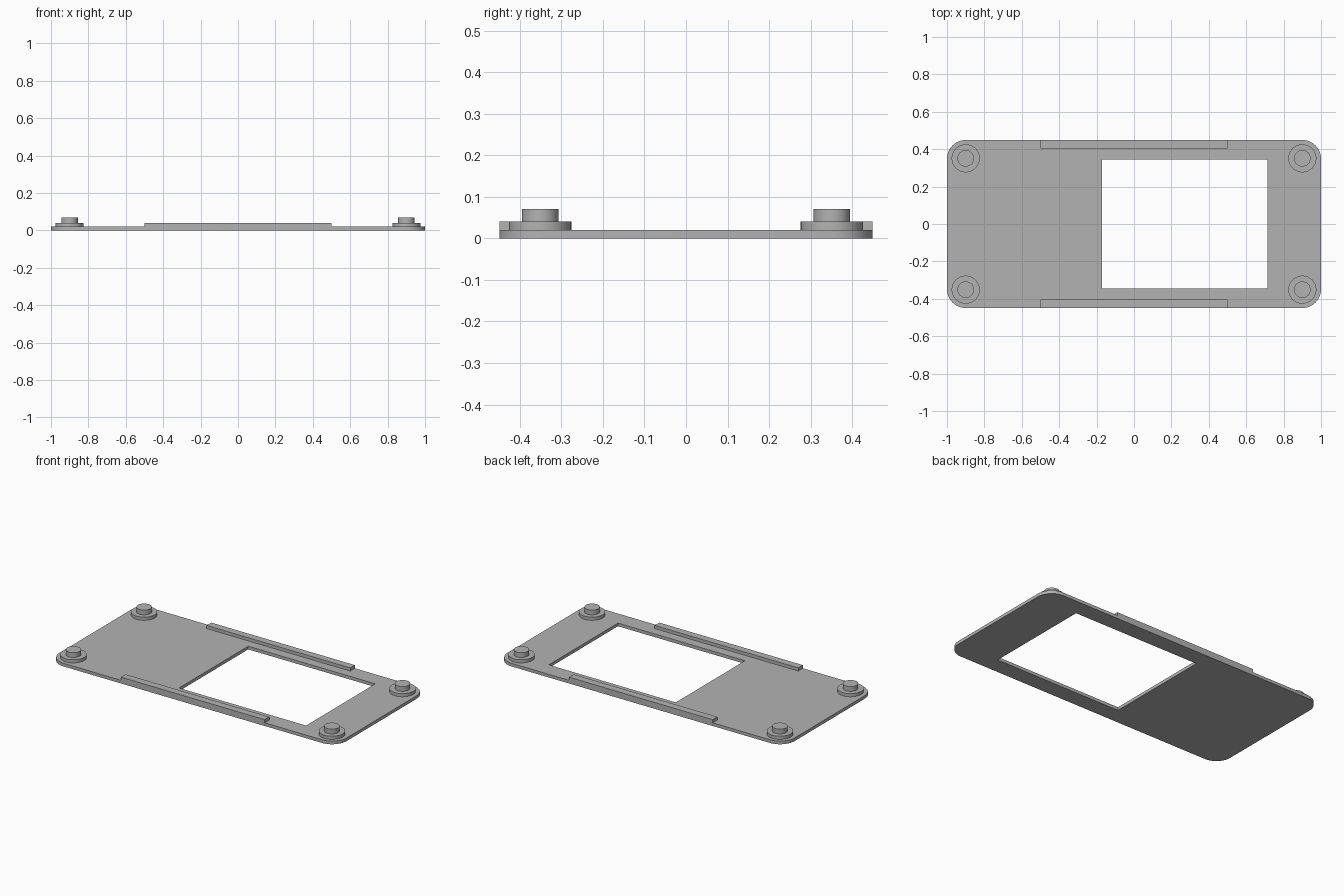
import bpy, bmesh
from math import cos, sin, pi, radians, tau
from mathutils import Vector

cube = bpy.data.objects.get("Cube")
if cube:
    bpy.data.objects.remove(cube, do_unlink=True)

HALF_X, HALF_Y, THICK, CORNER = 1.0, 0.449, 0.02, 0.1

grey = bpy.data.materials.new("plain_grey")
grey.use_nodes = True
colour = (0.45, 0.45, 0.45, 1)
grey.diffuse_color = colour
grey.node_tree.nodes["Principled BSDF"].inputs["Base Color"].default_value = colour


def finish(bm, name, location=(0, 0, 0)):
    """Turn a bmesh into a grey object with smooth curves and sharp edges."""
    bmesh.ops.recalc_face_normals(bm, faces=bm.faces)
    mesh = bpy.data.meshes.new(name)
    bm.to_mesh(mesh)
    bm.free()
    mesh.materials.append(grey)
    obj = bpy.data.objects.new(name, mesh)
    obj.location = location
    bpy.context.collection.objects.link(obj)
    bpy.ops.object.select_all(action="DESELECT")
    obj.select_set(True)
    bpy.context.view_layer.objects.active = obj
    bpy.ops.object.shade_smooth_by_angle(angle=radians(30))
    return obj


def add_loop(bm, points):
    verts = [bm.verts.new((x, y, 0)) for x, y in points]
    return [bm.edges.new((a, b)) for a, b in zip(verts, verts[1:] + verts[:1])]


def rounded_rectangle(hx, hy, r, steps=12):
    points = []
    for i, (sx, sy) in enumerate([(1, 1), (-1, 1), (-1, -1), (1, -1)]):
        for k in range(steps + 1):
            a = (i + k / steps) * pi / 2
            points.append((sx * (hx - r) + r * cos(a), sy * (hy - r) + r * sin(a)))
    return points


# Base plate with rounded corners and an off-centre window
bm = bmesh.new()
left, right, half = -0.17, 0.715, 0.344
edges = add_loop(bm, rounded_rectangle(HALF_X, HALF_Y, CORNER))
edges += add_loop(bm, [(left, -half), (left, half), (right, half), (right, -half)])
bmesh.ops.triangle_fill(bm, edges=edges, use_beauty=True, normal=(0, 0, 1))
result = bmesh.ops.extrude_face_region(bm, geom=bm.faces[:], use_keep_orig=True)
top = [g for g in result["geom"] if isinstance(g, bmesh.types.BMVert)]
bmesh.ops.translate(bm, verts=top, vec=(0, 0, THICK))
finish(bm, "base_plate")

# Raised rails along the front and back edges
RAIL = Vector((1.0, 0.046, 0.02))
for side, name in ((-1, "front_rail"), (1, "back_rail")):
    bm = bmesh.new()
    bmesh.ops.create_cube(bm, size=1)
    bmesh.ops.scale(bm, verts=bm.verts, vec=RAIL)
    finish(bm, name, (0, side * (HALF_Y - RAIL.y / 2), THICK + RAIL.z / 2))

# Stepped round pegs in the four corners
PROFILE = [(0.075, 0), (0.075, 0.02), (0.044, 0.02), (0.044, 0.05), (0, 0.05)]
for sx, x_name in ((-1, "right"), (1, "left")):
    for sy, y_name in ((-1, "front"), (1, "back")):
        bm = bmesh.new()
        verts = [bm.verts.new((r, 0, z)) for r, z in PROFILE]
        line = [bm.edges.new(pair) for pair in zip(verts, verts[1:])]
        bmesh.ops.spin(bm, geom=verts + line, cent=(0, 0, 0), axis=(0, 0, 1),
                       angle=tau, steps=48)
        bmesh.ops.remove_doubles(bm, verts=bm.verts, dist=0.0001)
        finish(bm, f"{y_name}_{x_name}_peg", (sx * 0.9, sy * 0.351, THICK))
